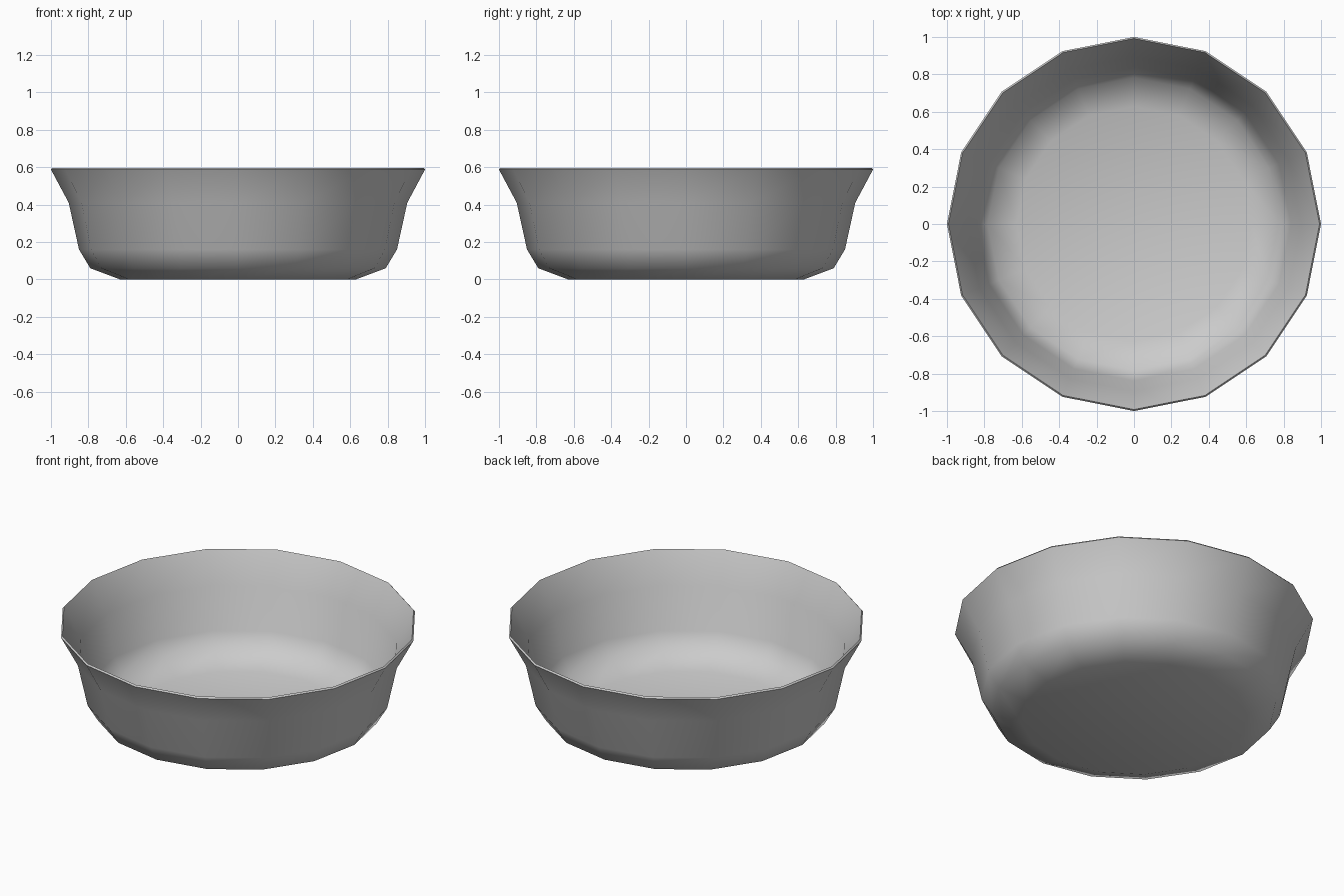
import bpy, bmesh, math

if "Cube" in bpy.data.objects:
    bpy.data.objects.remove(bpy.data.objects["Cube"])

SIDES = 16
# Closed wall profile (radius, height): outside going up, then inside going down
OUTER = [(0.63, 0.0), (0.79, 0.06), (0.85, 0.16), (0.905, 0.41), (1.0, 0.588)]
INNER = [(0.992, 0.597), (0.895, 0.414), (0.839, 0.164), (0.782, 0.069), (0.628, 0.011)]


def lathe(name, profile, sides):
    """Revolve a profile around z and cap both ends with flat discs."""
    bm = bmesh.new()
    rings = []
    for r, z in profile:
        rings.append([bm.verts.new((r * math.cos(2 * math.pi * i / sides),
                                    r * math.sin(2 * math.pi * i / sides), z))
                      for i in range(sides)])
    for a, b in zip(rings, rings[1:]):
        for i in range(sides):
            j = (i + 1) % sides
            bm.faces.new((a[i], a[j], b[j], b[i]))
    bm.faces.new(rings[0][::-1])   # underside
    bm.faces.new(rings[-1])        # inner floor
    bmesh.ops.recalc_face_normals(bm, faces=bm.faces)
    mesh = bpy.data.meshes.new(name)
    bm.to_mesh(mesh)
    bm.free()
    obj = bpy.data.objects.new(name, mesh)
    bpy.context.collection.objects.link(obj)
    return obj


# Bowl with flared lip
bowl = lathe("bowl", OUTER + INNER, SIDES)
bpy.context.view_layer.objects.active = bowl
bowl.select_set(True)
bpy.ops.object.shade_smooth_by_angle(angle=math.radians(60))
